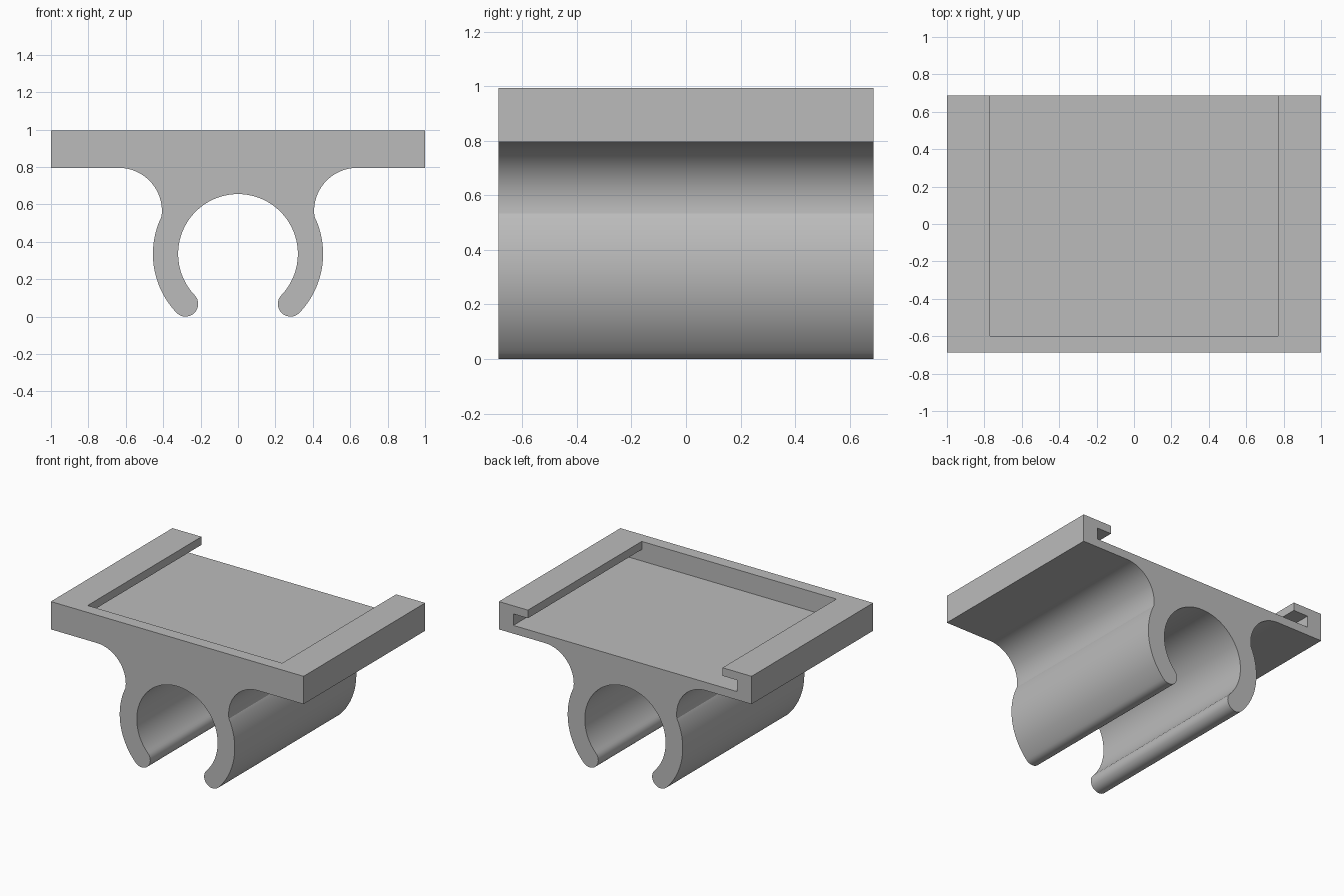
import bpy, bmesh, math

if "Cube" in bpy.data.objects:
    bpy.data.objects.remove(bpy.data.objects["Cube"])

HALF_X, HALF_Y = 1.0, 0.687
TOP, PLATE_Z = 0.994, 0.795          # plate top and underside
CZ, R_IN, R_OUT = 0.335, 0.32, 0.455  # clip ring
FX, FZ, FR = 0.637, 0.565, 0.23      # fillet between plate and ring


def arc(cx, cz, r, a0, a1, n):
    """Points along an arc, angles in degrees."""
    return [(cx + r * math.cos(math.radians(a0 + (a1 - a0) * i / n)),
             cz + r * math.sin(math.radians(a0 + (a1 - a0) * i / n))) for i in range(n + 1)]


def prism(name, pts, y0, y1):
    """Extrude an x-z outline from y0 to y1."""
    bm = bmesh.new()
    face = bm.faces.new([bm.verts.new((x, y0, z)) for x, z in pts])
    out = bmesh.ops.extrude_face_region(bm, geom=[face])
    verts = [v for v in out["geom"] if isinstance(v, bmesh.types.BMVert)]
    bmesh.ops.translate(bm, verts=verts, vec=(0, y1 - y0, 0))
    bmesh.ops.recalc_face_normals(bm, faces=bm.faces)
    mesh = bpy.data.meshes.new(name)
    bm.to_mesh(mesh)
    bm.free()
    obj = bpy.data.objects.new(name, mesh)
    bpy.context.collection.objects.link(obj)
    return obj


def mirrored(pts):
    """Append the mirrored copy, skipping points on the centre line."""
    return pts + [(-x, z) for x, z in reversed(pts) if abs(x) > 1e-5]


# Right half outline: plate, fillet, outer arm, rounded tip, bore
tip = -43.65
mid, tip_r = (R_IN + R_OUT) / 2, (R_OUT - R_IN) / 2
tip_x = mid * math.cos(math.radians(tip))
tip_z = CZ + mid * math.sin(math.radians(tip))
kink = math.degrees(math.asin((0.53 - CZ) / R_OUT))
half = [(HALF_X, TOP), (HALF_X, PLATE_Z)]
half += arc(FX, FZ, FR, 90, 188, 24)
half += arc(0, CZ, R_OUT, kink, tip, 28)
half += arc(tip_x, tip_z, tip_r, tip, tip - 180, 16)[1:]
half += arc(0, CZ, R_IN, tip, 90, 40)[1:]
holder = prism("clip_holder", mirrored(half), -HALF_Y, HALF_Y)

# T-shaped slot, open at the back, with overhanging side lips
slot = mirrored([(0.77, 1.1), (0.77, 0.936), (0.885, 0.936), (0.885, 0.854)])
cutter = prism("slot_cutter", slot, -0.6, HALF_Y + 0.1)
cutter.hide_render = True

cut = holder.modifiers.new("slot", "BOOLEAN")
cut.operation, cut.solver, cut.object = "DIFFERENCE", "EXACT", cutter
bpy.context.view_layer.objects.active = holder
holder.select_set(True)
bpy.ops.object.modifier_apply(modifier=cut.name)
bpy.data.objects.remove(cutter)

grey = bpy.data.materials.new("grey")
grey.diffuse_color = (0.5, 0.5, 0.5, 1)
grey.use_nodes = True
grey.node_tree.nodes["Principled BSDF"].inputs["Base Color"].default_value = grey.diffuse_color
holder.data.materials.clear()
holder.data.materials.append(grey)
bpy.ops.object.shade_smooth_by_angle(angle=math.radians(25))
